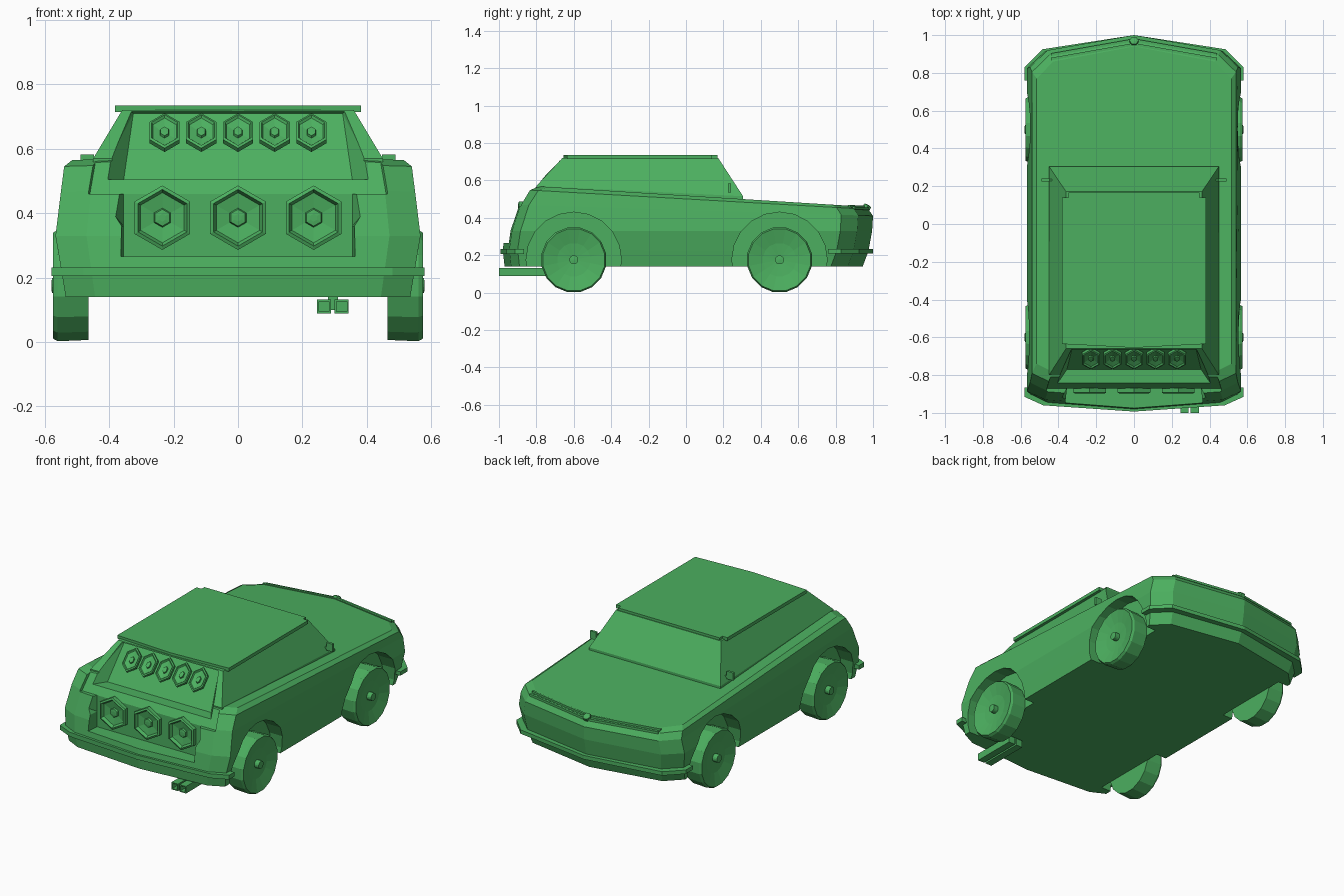
import bpy, bmesh, math
from mathutils import Matrix, Vector

if "Cube" in bpy.data.objects:
    bpy.data.objects.remove(bpy.data.objects["Cube"])

green = bpy.data.materials.new("leaf green")
green.diffuse_color = (0.072, 0.43, 0.115, 1)
green.use_nodes = True
green.node_tree.nodes["Principled BSDF"].inputs["Base Color"].default_value = green.diffuse_color


def finish(name, bm):
    bmesh.ops.recalc_face_normals(bm, faces=bm.faces[:])
    me = bpy.data.meshes.new(name)
    bm.to_mesh(me)
    bm.free()
    me.materials.append(green)
    ob = bpy.data.objects.new(name, me)
    bpy.context.collection.objects.link(ob)
    return ob


def loft(name, rings):
    """Skin closed rings of equal length and cap both ends."""
    bm = bmesh.new()
    loops = [[bm.verts.new(p) for p in r] for r in rings]
    n = len(loops[0])
    for a, b in zip(loops, loops[1:]):
        for i in range(n):
            j = (i + 1) % n
            bm.faces.new((a[i], a[j], b[j], b[i]))
    bm.faces.new(loops[0])
    bm.faces.new(loops[-1])
    return finish(name, bm)


def prism(name, half, z0, z1):
    """Half plan outline (x >= 0) mirrored and extruded upward."""
    plan = half + [(-x, y) for x, y in reversed(half) if x > 0]
    return loft(name, [[(x, y, z) for x, y in plan] for z in (z0, z1)])


def lathe(name, profile, n, matrix, phase=0.0):
    """Spin (radius, height) points around local z."""
    rings = []
    for r, h in profile:
        rings.append([matrix @ Vector((r * math.cos(phase + k * math.tau / n),
                                       r * math.sin(phase + k * math.tau / n), h))
                      for k in range(n)])
    return loft(name, rings)


def box(name, lo, hi):
    c = [(lo[0], lo[1]), (hi[0], lo[1]), (hi[0], hi[1]), (lo[0], hi[1])]
    return loft(name, [[(x, y, z) for x, y in c] for z in (lo[2], hi[2])])


def hull(name, pts):
    """Convex solid from points mirrored in x."""
    bm = bmesh.new()
    for x, y, z in pts:
        for s in (-1, 1):
            bm.verts.new((s * x, y, z))
    bmesh.ops.convex_hull(bm, input=bm.verts[:])
    bmesh.ops.delete(bm, geom=[v for v in bm.verts if not v.link_faces], context='VERTS')
    return finish(name, bm)


def cut(ob, cutter):
    m = ob.modifiers.new("cut", 'BOOLEAN')
    m.operation, m.solver, m.object = 'DIFFERENCE', 'EXACT', cutter
    bpy.context.view_layer.objects.active = ob
    bpy.ops.object.modifier_apply(modifier=m.name)


# Body shell: half width, rear y, rear z, nose y, nose z for each level
levels = [(.535, -.97, .14, .945, .14), (.55, -.98, .23, .975, .22),
          (.567, -.965, .33, .995, .33), (.55, -.92, .47, 1.0, .41),
          (.54, -.87, .55, .975, .445), (.515, -.82, .57, .94, .46)]
rings = []
for w, yr, zr, yf, zf in levels:
    half = [(0, yr), (.83 * w, yr + .035), (w, yr + .08),
            (w, yf - .17), (.83 * w, yf - .08), (0, yf)]
    plan = half + [(-x, y) for x, y in reversed(half) if x > 0]
    rings.append([(x, y, zr + (zf - zr) * (y - yr) / (yf - yr)) for x, y in plan])
body = loft("body_shell", rings)

# Cabin with raked windscreen and tail
cabin = loft("cabin", [
    [(-.45, -.80, .50), (.45, -.80, .50), (.45, .305, .45), (-.45, .305, .45)],
    [(-.45, -.80, .57), (.45, -.80, .57), (.45, .305, .515), (-.45, .305, .515)],
    [(-.36, -.66, .72), (.36, -.66, .72), (.36, .172, .72), (-.36, .172, .72)]])

# Open tail: lower pocket, wide upper pocket, shelf and sloped panel
pockets = [
    hull("cut_low", [(.375, -1.05, .265), (.375, -1.05, .365),
                     (.355, -.87, .265), (.355, -.87, .365)]),
    hull("cut_mid", [(.375, -1.05, .36), (.45, -1.05, .47),
                     (.355, -.87, .36), (.355, -.87, .47)]),
    hull("cut_high", [(.52, -1.05, .46), (.52, -1.05, .65), (.46, -.87, .46),
                      (.46, -.87, .65), (.44, -.80, .575), (.44, -.80, .65),
                      (.355, -.87, .46)]),
    hull("cut_shelf", [(.355, -.77, .505), (.355, -.77, .585), (.325, -.65, .71),
                       (.43, -.88, .505), (.43, -.88, .60), (.37, -.75, .75),
                       (.40, -.88, .70)])]
for c in pockets:
    cut(body, c)
cut(cabin, pockets[3])

# Wheel arches and wheels
arches = []
for side, tag in ((1, "right"), (-1, "left")):
    for y, end in ((-.6, "speaker_end"), (.5, "nose_end")):
        m = (Matrix.Translation((0, y, .175)) @ Matrix.Scale(side, 4, (1, 0, 0))
             @ Matrix.Rotation(math.pi / 2, 4, 'Y'))
        a = lathe("cut_arch", [(.255, .467), (.255, .75)], 20, m)
        cut(body, a)
        arches.append(a)
        lathe(f"wheel_{end}_{tag}",
              [(.03, .465), (.172, .465), (.176, .56), (.168, .574),
               (.09, .555), (.024, .548), (.024, .578), (.004, .58)],
              16, m, math.pi / 16)
for c in pockets + arches:
    bpy.data.objects.remove(c, do_unlink=True)

# Roof panel with side gutters
prism("roof", [(0, -.655), (.382, -.635), (.382, .14), (.348, .14), (.348, .168)], .714, .735)

# Bumper strips
prism("tail_bumper", [(0, -.993), (.48, -.96), (.58, -.915), (.58, -.865)], .205, .232)
prism("nose_bumper", [(.58, .76), (.58, .83), (.485, .925), (0, 1.0)], .208, .232)

# Big speakers on the upright panel: rim, cone, dust cap
for i in (-1, 0, 1):
    m = Matrix.Translation((i * .235, -.868, .386)) @ Matrix.Rotation(math.pi / 2, 4, 'X')
    lathe("big_speaker", [(.1, 0), (.1, .025), (.088, .03), (.078, .012),
                          (.03, .004), (.026, .014), (.012, .016)], 6, m, math.pi / 6)

# Small speakers stretched along the sloped panel
for i in range(-2, 3):
    m = (Matrix.Translation((i * .114, -.709, .648)) @ Matrix.Rotation(math.radians(46), 4, 'X')
         @ Matrix.Scale(1.4, 4, (0, 1, 0)))
    lathe("small_speaker", [(.054, -.005), (.054, .012), (.047, .015), (.042, .008),
                            (.016, .002), (.014, .01), (.006, .011)], 6, m, math.pi / 6)

# Twin square exhaust pipes with hollow ends
for x in (.267, .322):
    def sq(h, y):
        return [(x - h, y, .11 - h), (x + h, y, .11 - h), (x + h, y, .11 + h), (x - h, y, .11 + h)]
    loft("exhaust_pipe", [sq(.022, -.72), sq(.022, -1.0), sq(.016, -1.0), sq(.016, -.95)])
box("exhaust_hanger", (.28, -.76, .10), (.31, -.73, .16))

# Door mirrors
for s in (-1, 1):
    xs = sorted((s * .447, s * .49))
    box("door_mirror", (xs[0], .225, .535), (xs[1], .24, .583))
    xs = sorted((s * .40, s * .46))
    box("mirror_arm", (xs[0], .228, .54), (xs[1], .237, .553))

# Nose grille slats along the V-shaped hood edge, and a plain centre stud
for s in (-1, 1):
    for y, z in ((.951, .458), (.974, .449)):
        a, b = (0, y, z), (s * .44, y - .078, z + .004)
        loft("grille_slat", [[(px, py + dy, pz + dz) for dy, dz in
                              ((-.007, -.008), (.007, -.008), (.007, .006), (-.007, .006))]
                             for px, py, pz in (a, b)])
lathe("nose_stud", [(.024, -.012), (.024, .012), (.012, .016)], 6,
      Matrix.Translation((0, .966, .455)) @ Matrix.Rotation(math.radians(-30), 4, 'X'))
